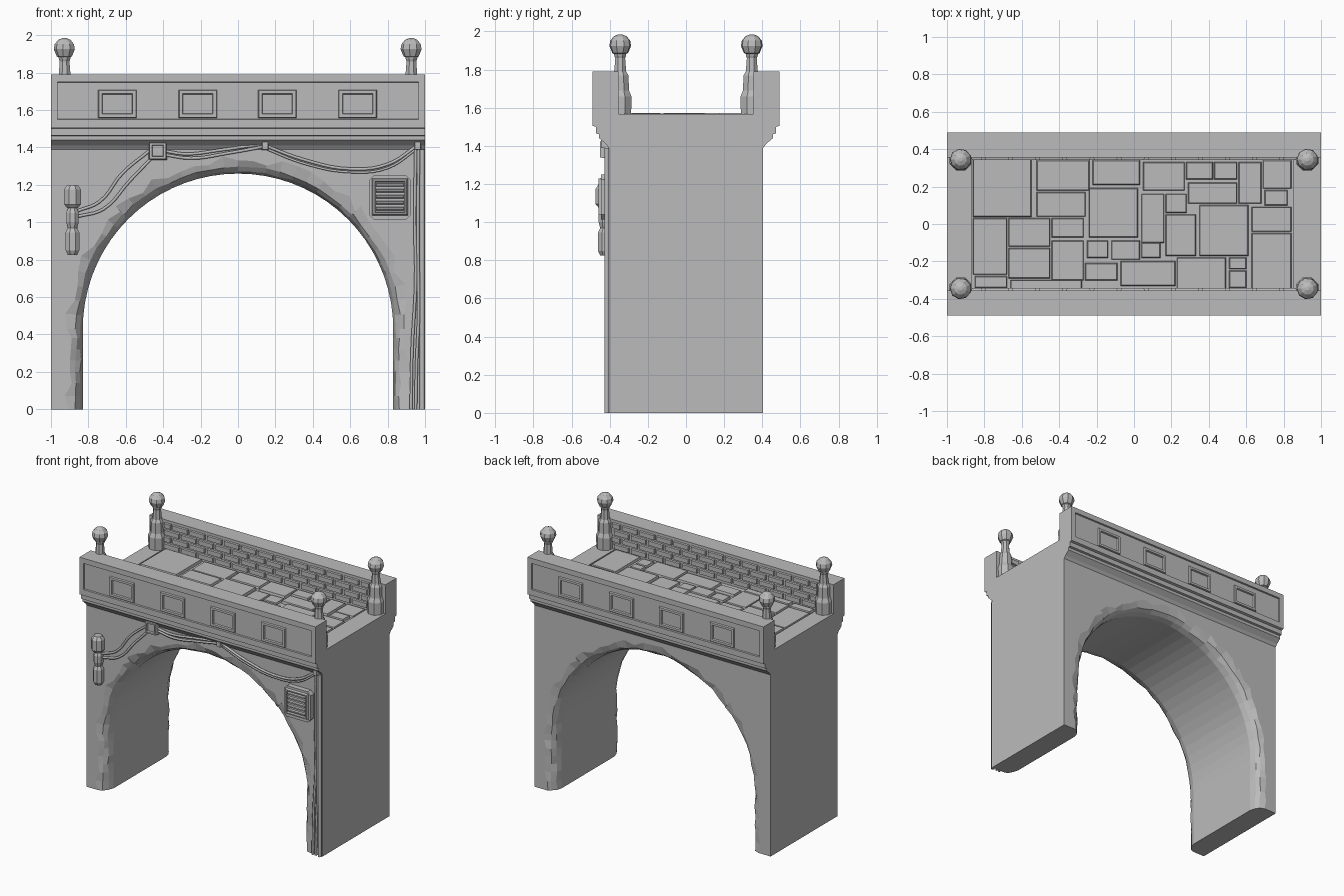
import bpy, bmesh, math, random
from mathutils import Vector

if "Cube" in bpy.data.objects:
    bpy.data.objects.remove(bpy.data.objects["Cube"])

random.seed(4)
stone = bpy.data.materials.new("grey_stone")
stone.diffuse_color = (0.5, 0.5, 0.5, 1)
stone.use_nodes = True
stone.node_tree.nodes["Principled BSDF"].inputs["Base Color"].default_value = stone.diffuse_color


def finish(name, bm):
    bmesh.ops.recalc_face_normals(bm, faces=bm.faces)
    me = bpy.data.meshes.new(name)
    bm.to_mesh(me)
    bm.free()
    me.materials.append(stone)
    ob = bpy.data.objects.new(name, me)
    bpy.context.collection.objects.link(ob)
    return ob


def add_box(bm, x0, x1, y0, y1, z0, z1, taper=0.0, face=(0, 0, 1)):
    """Box whose side towards `face` is shrunk by taper; returns that face."""
    d = Vector(face)
    v = [bm.verts.new((x, y, z)) for x in (x0, x1) for y in (y0, y1) for z in (z0, z1)]
    quads = [(0, 1, 3, 2), (4, 6, 7, 5), (0, 4, 5, 1), (2, 3, 7, 6), (0, 2, 6, 4), (1, 5, 7, 3)]
    faces = [bm.faces.new([v[i] for i in q]) for q in quads]
    mid = Vector(((x0 + x1) / 2, (y0 + y1) / 2, (z0 + z1) / 2))
    top = max(faces, key=lambda f: (f.calc_center_median() - mid).normalized().dot(d))
    c = top.calc_center_median()
    for p in top.verts:
        for k in range(3):
            if abs(d[k]) < 0.5:
                p.co[k] -= math.copysign(taper, p.co[k] - c[k])
    return top


def add_frame(bm, x0, x1, z0, z1, y_in, y_out, rim, depth, taper=0.006):
    """Raised frame on a front or back wall with a sunken middle."""
    s = 1 if y_out > 0 else -1
    f = add_box(bm, x0, x1, min(y_in, y_out), max(y_in, y_out), z0, z1, taper, (0, s, 0))
    bmesh.ops.recalc_face_normals(bm, faces=bm.faces)
    for t, dep in ((rim, 0), (0.005, -depth)):
        bmesh.ops.inset_region(bm, faces=[f], thickness=t, depth=dep)


def lathe(bm, x, y, prof, n=8):
    rings = [[bm.verts.new((x + r * math.cos(math.tau * (i + .5) / n),
                            y + r * math.sin(math.tau * (i + .5) / n), z)) for i in range(n)]
             for r, z in prof]
    for a, b in zip(rings, rings[1:]):
        for i in range(n):
            bm.faces.new((a[i], a[(i + 1) % n], b[(i + 1) % n], b[i]))
    bm.faces.new(rings[0])
    bm.faces.new(rings[-1])


# Arched wall with worn, rounded opening edges
R, CZ, TOP, WY = 0.83, 0.43, 1.43, 0.405
path = [((-R, z), (-1, 0), (-1, z)) for z in (0, .07, .14, .2, .26, .32, .38)]
corner = math.atan2(TOP - CZ, 1)
angles = sorted([math.pi * i / 36 for i in range(37)] + [corner, math.pi - corner], reverse=True)
for a in angles:
    c, s = math.cos(a), math.sin(a)
    k = min(1 / max(abs(c), 1e-6), (TOP - CZ) / max(s, 1e-6))
    path.append(((R * c, CZ + R * s), (c, s), (k * c, CZ + k * s)))
path += [((-p[0], p[1]), (1, 0), (-o[0], o[1])) for p, n, o in reversed(path[:7])]
bm = bmesh.new()
rings = []
for (px, pz), (nx, nz), (ox, oz) in path:
    ring = [(ox, WY, oz)]
    for side in (1, -1):
        rnd = random.uniform
        edge = [(rnd(.055, .10), WY), (rnd(.028, .042), rnd(.385, .397)),
                (rnd(.008, .018), rnd(.355, .372)), (0, .32)]
        for off, y in edge[::side]:
            ring.append((px + nx * off, side * y, max(0, pz + nz * off)))
    ring.append((ox, -WY, oz))
    rings.append([bm.verts.new(p) for p in ring])
for a, b in zip(rings, rings[1:]):
    for i in range(len(a)):
        j = (i + 1) % len(a)
        bm.faces.new((a[i], a[j], b[j], b[i]))
bm.faces.new(rings[0])
bm.faces.new(rings[-1])
finish("arch_wall", bm)

# Stepped cornice, deck and parapets as one section along x
half = [(.405, 1.39), (.42, 1.41), (.455, 1.44), (.455, 1.462), (.472, 1.465), (.472, 1.5), (.49, 1.505),
        (.49, 1.55), (.478, 1.552), (.478, 1.748), (.49, 1.75), (.49, 1.79), (.355, 1.79), (.355, 1.553)]
section = half + [(-y, z) for y, z in reversed(half)]
bm = bmesh.new()
ends = [[bm.verts.new((x, y, z)) for y, z in section] for x in (-1, 1)]
for i in range(len(section)):
    j = (i + 1) % len(section)
    bm.faces.new((ends[0][i], ends[0][j], ends[1][j], ends[1][i]))
for e in ends:
    bm.faces.new(e)
finish("parapet_and_cornice", bm)

# Parapet end stiles and framed panels, front and back
bm = bmesh.new()
for s in (-1, 1):
    for x in (-1, .965):
        add_box(bm, x, x + .035, *sorted((s * .47, s * .49)), 1.545, 1.755)
    for x in (-.645, -.215, .21, .64):
        add_frame(bm, x - .105, x + .105, 1.555, 1.71, s * .47, s * .49, .024, .012)
finish("parapet_panels", bm)

# Deck paving: x0, y0, x1, y1 in hundredths
slabs = [-86, 4, -55, 35, -52, 18, -24, 34, -22, 21, 3, 34, 5, 18, 27, 33, 28, 24, 42, 33,
         43, 24, 55, 33, 56, 11, 68, 33, 69, 19, 84, 34, 70, 10, 82, 18, 29, 11, 55, 22,
         -52, 4, -26, 17, -24, -7, 2, 19, 4, -10, 16, 16, 17, 6, 28, 16, 17, -17, 33, 5,
         35, -17, 61, 10, 63, -4, 84, 9, 63, -35, 84, -5, -86, -27, -68, 3, -67, -12, -45, 3,
         -44, -7, -27, 3, -67, -29, -45, -13, -44, -30, -27, -9, -25, -18, -14, -9, -12, -19, 3, -9,
         4, -18, 14, -10, -26, -30, -9, -21, -7, -33, 22, -20, 23, -35, 49, -18, 51, -24, 60, -18,
         51, -34, 60, -25, -85, -34, -68, -28, -66, -35, -28, -30]
bm = bmesh.new()
for i in range(0, len(slabs), 4):
    x0, y0, x1, y1 = [v / 100 for v in slabs[i:i + 4]]
    add_box(bm, x0 - .003, x1 + .003, y0 - .003, y1 + .003, 1.545, 1.57 + random.uniform(-.003, .003), .006)
finish("deck_paving", bm)
bm = bmesh.new()
add_box(bm, -1, -.87, -.355, .355, 1.54, 1.568)
add_box(bm, .85, 1, -.355, .355, 1.54, 1.568)
finish("deck_end_strips", bm)

# Staggered bricks on the inner parapet faces
bm = bmesh.new()
for s in (-1, 1):
    for row in range(4):
        z = 1.572 + row * .052
        for k in range(-1, 13):
            x0 = -.87 + .145 * (k + .5 * (row % 2))
            a, b = max(x0, -.87), min(x0 + .13, .87)
            if b - a > .03:
                add_box(bm, a, b, *sorted((s * .36, s * .342)), z, z + .042, .004, (0, -s, 0))
finish("parapet_bricks", bm)

# Corner posts with ball finials
bm = bmesh.new()
for x in (-.927, .927):
    for y in (-.345, .345):
        lathe(bm, x, y, [(.062, 1.56), (.064, 1.66), (.05, 1.69), (.047, 1.77), (.034, 1.79),
                         (.028, 1.86), (.034, 1.875), (.034, 1.885)])
        lathe(bm, x, y, [(.012, 1.872), (.042, 1.887), (.058, 1.925), (.053, 1.952), (.034, 1.975), (.01, 1.985)], 9)
finish("corner_posts", bm)

# Wall lamp: two capsules joined by a bracket
bm = bmesh.new()
lathe(bm, -.885, -.43, [(.03, 1.075), (.048, 1.095), (.048, 1.175), (.03, 1.2)])
lathe(bm, -.885, -.425, [(.026, .825), (.04, .85), (.04, .945), (.026, .97)])
lathe(bm, -.885, -.425, [(.024, .96), (.036, 1.0), (.036, 1.05), (.024, 1.08)])
finish("wall_lamp", bm)

# Junction box and cable clips
bm = bmesh.new()
add_frame(bm, -.478, -.38, 1.333, 1.43, -.40, -.45, .016, .012)
for x in (.145, .96):
    add_box(bm, x - .02, x + .02, -.445, -.40, 1.385, 1.435, .005, (0, -1, 0))
finish("junction_box_and_clips", bm)

# Vent box with slats
bm = bmesh.new()
bm_box = add_box(bm, .70, .925, -.445, -.40, 1.015, 1.25)
bmesh.ops.bevel(bm, geom=[e for e in bm.edges if abs(e.verts[0].co.y - e.verts[1].co.y) > .01],
                offset=.025, segments=1, affect='EDGES')
add_frame(bm, .715, .91, 1.035, 1.235, -.44, -.46, .012, .016, .008)
for i in range(5):
    z = 1.062 + i * .032
    add_box(bm, .735, .89, -.46, -.438, z, z + .02, .005, (0, -1, 0))
finish("vent_box", bm)


# Cables
def cable(name, pts, r=.009, y=-.415):
    cu = bpy.data.curves.new(name, 'CURVE')
    cu.dimensions = '3D'
    cu.bevel_depth, cu.bevel_resolution, cu.resolution_u = r, 1, 5
    cu.use_fill_caps = True
    sp = cu.splines.new('BEZIER')
    sp.bezier_points.add(len(pts) - 1)
    for p, (x, z) in zip(sp.bezier_points, pts):
        p.co = (x, y, z)
        p.handle_left_type = p.handle_right_type = 'AUTO'
    cu.materials.append(stone)
    bpy.context.collection.objects.link(bpy.data.objects.new(name, cu))


cable("lamp_cable_upper", [(-.86, 1.06), (-.74, 1.11), (-.62, 1.26), (-.47, 1.385)])
cable("lamp_cable_lower", [(-.86, 1.03), (-.72, 1.07), (-.58, 1.22), (-.46, 1.345)])
cable("middle_cable_upper", [(-.39, 1.38), (-.28, 1.365), (-.1, 1.385), (.145, 1.42)])
cable("middle_cable_lower", [(-.39, 1.36), (-.25, 1.342), (-.05, 1.37), (.145, 1.405)])
cable("right_cable_upper", [(.145, 1.41), (.35, 1.335), (.6, 1.285), (.8, 1.31), (.96, 1.41)])
cable("right_cable_lower", [(.145, 1.395), (.35, 1.315), (.6, 1.268), (.8, 1.29), (.96, 1.395)], .007)
cable("drop_cable_inner", [(.95, 1.39), (.945, 1.0), (.95, .7), (.93, .3), (.925, 0)])
cable("drop_cable_middle", [(.965, 1.39), (.962, .9), (.965, .5), (.955, .25), (.95, 0)])
cable("drop_pipe", [(.985, 1.39), (.985, .7), (.985, 0)], .014)
